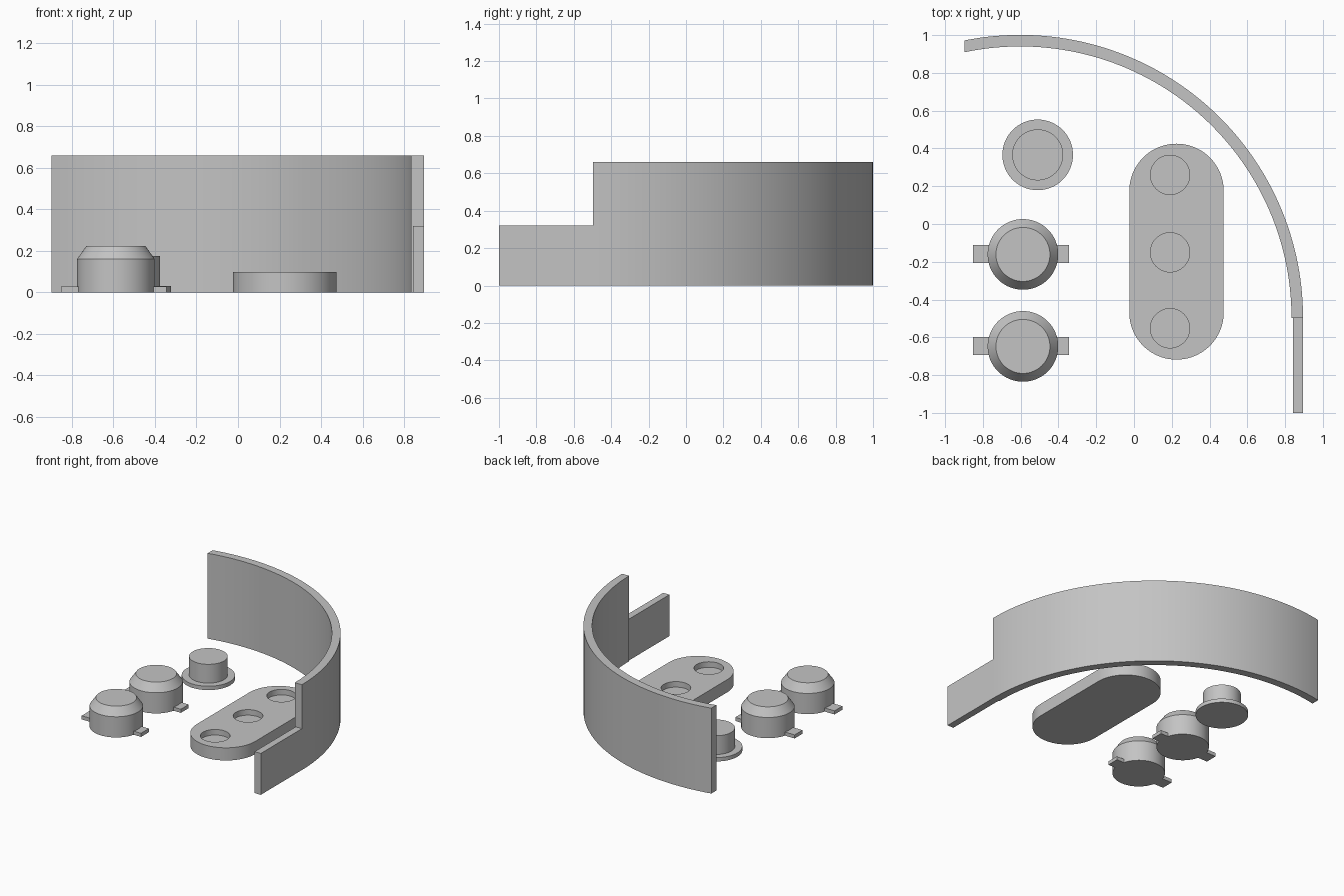
import bpy
import bmesh
from math import sin, cos, pi, acos, radians

if "Cube" in bpy.data.objects:
    bpy.data.objects.remove(bpy.data.objects["Cube"], do_unlink=True)

grey = bpy.data.materials.new("plain grey")
grey.use_nodes = True
colour = (0.55, 0.55, 0.55, 1)
grey.diffuse_color = colour
grey.node_tree.nodes["Principled BSDF"].inputs["Base Color"].default_value = colour


def finish(name, bm):
    """Turn a bmesh into a smooth-shaded object with crisp edges."""
    bmesh.ops.recalc_face_normals(bm, faces=bm.faces)
    mesh = bpy.data.meshes.new(name)
    bm.to_mesh(mesh)
    bm.free()
    mesh.materials.append(grey)
    obj = bpy.data.objects.new(name, mesh)
    bpy.context.collection.objects.link(obj)
    shade(obj)
    return obj


def shade(obj):
    bpy.ops.object.select_all(action="DESELECT")
    obj.select_set(True)
    bpy.context.view_layer.objects.active = obj
    bpy.ops.object.shade_smooth_by_angle(angle=radians(30))


def arc(cx, cy, r, start, end, steps):
    return [(cx + r * cos(start + (end - start) * i / steps),
             cy + r * sin(start + (end - start) * i / steps))
            for i in range(steps + 1)]


def prism(name, outline, z0, z1):
    """Extrude a flat outline upward."""
    bm = bmesh.new()
    face = bm.faces.new([bm.verts.new((x, y, z0)) for x, y in outline])
    top = bmesh.ops.extrude_face_region(bm, geom=[face])["geom"]
    bmesh.ops.translate(bm, vec=(0, 0, z1 - z0),
                        verts=[v for v in top if isinstance(v, bmesh.types.BMVert)])
    return finish(name, bm)


def box(name, x0, x1, y0, y1, z0, z1):
    return prism(name, [(x0, y0), (x1, y0), (x1, y1), (x0, y1)], z0, z1)


def turned(name, cx, cy, profile, steps=64):
    """Closed round solid from (radius, height) pairs, bottom to top."""
    bm = bmesh.new()
    rings = [[bm.verts.new((x, y, z)) for x, y in arc(cx, cy, r, 0, 2 * pi, steps)[:-1]]
             for r, z in profile]
    for low, high in zip(rings, rings[1:]):
        for i in range(steps):
            j = (i + 1) % steps
            bm.faces.new((low[i], low[j], high[j], high[i]))
    bm.faces.new(rings[0])
    bm.faces.new(rings[-1])
    return finish(name, bm)


# Curved wall, cut off square at its left end
cx, cy, outer, inner, end_x = -0.603, -0.497, 1.498, 1.437, -0.897
wall = arc(cx, cy, outer, 0, acos((end_x - cx) / outer), 64)
wall += arc(cx, cy, inner, acos((end_x - cx) / inner), 0, 64)
prism("curved_wall", wall, 0, 0.66)

# Low straight wall continuing the curve
box("straight_wall", 0.842, 0.895, -1.0, cy, 0, 0.32)

# Rounded plate with three shallow round pockets
plate = prism("rounded_plate",
              arc(0.225, 0.175, 0.25, 0, pi, 40) + arc(0.225, -0.468, 0.25, pi, 2 * pi, 40),
              0, 0.098)
for y in (0.26, -0.15, -0.552):
    cutter = turned("pocket_cutter", 0.191, y, [(0.104, 0.055), (0.104, 0.2)], 48)
    cutter.hide_render = True
    bpy.context.view_layer.objects.active = plate
    cut = plate.modifiers.new("pocket", "BOOLEAN")
    cut.operation = "DIFFERENCE"
    cut.solver = "EXACT"
    cut.object = cutter
    bpy.ops.object.modifier_apply(modifier=cut.name)
    bpy.data.objects.remove(cutter, do_unlink=True)
shade(plate)

# Flanged cap
turned("flanged_cap", -0.51, 0.366,
       [(0.187, 0), (0.187, 0.03), (0.135, 0.03), (0.135, 0.175)])

# Two bevelled buttons, each with a tab on either side
for label, y in (("back", -0.161), ("front", -0.648)):
    turned(label + "_button", -0.588, y, [(0.187, 0), (0.187, 0.16), (0.143, 0.222)])
    for side, x0, x1 in (("right", -0.852, -0.76), ("left", -0.42, -0.344)):
        box(f"{label}_button_{side}_tab", x0, x1, y - 0.046, y + 0.05, 0, 0.028)
